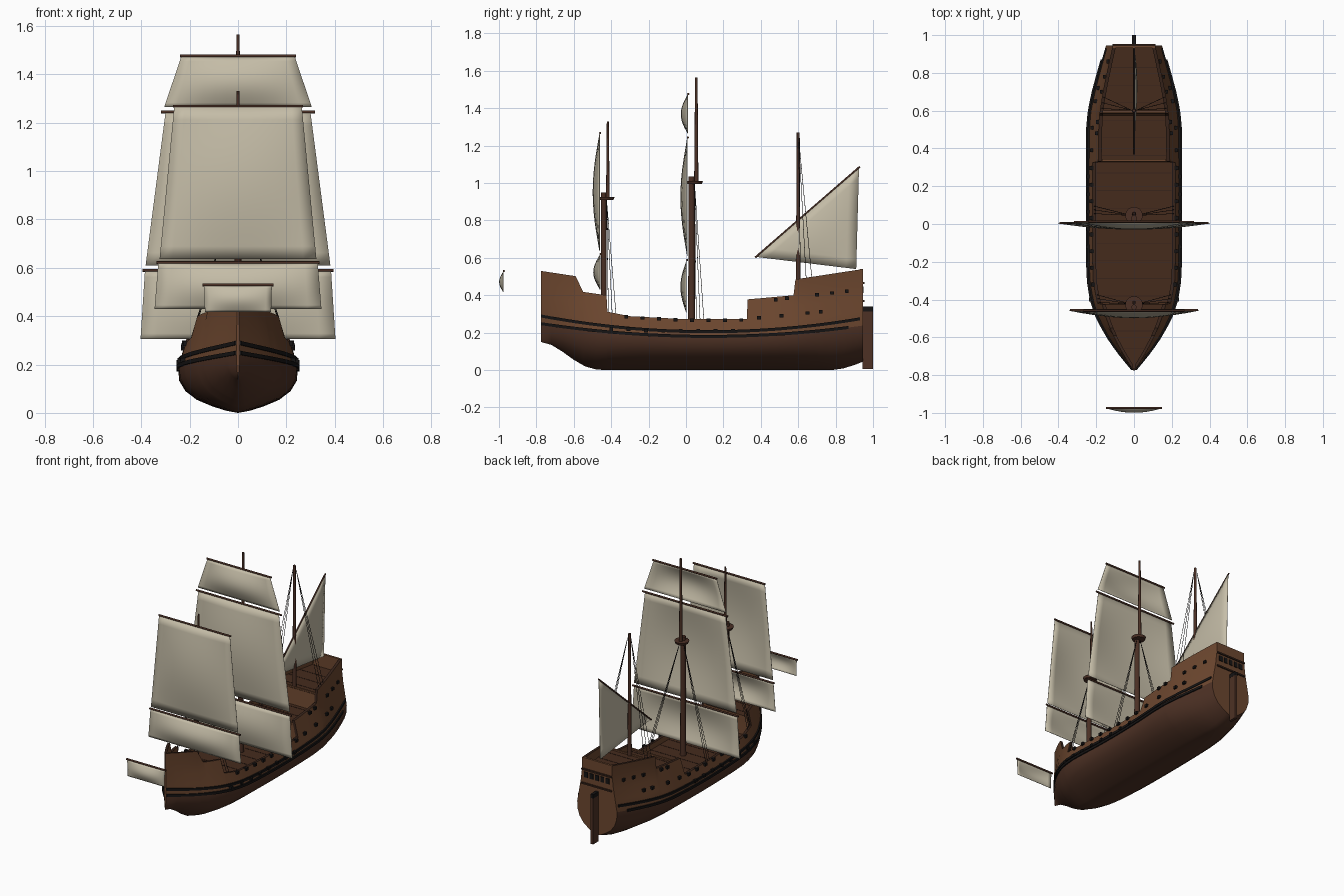
import bpy, bmesh, math
from mathutils import Vector, Matrix

cube = bpy.data.objects.get("Cube")
if cube:
    bpy.data.objects.remove(cube, do_unlink=True)


def material(name, r, g, b):
    m = bpy.data.materials.new(name)
    m.use_nodes = True
    m.diffuse_color = (r, g, b, 1)
    bsdf = next(n for n in m.node_tree.nodes if n.type == 'BSDF_PRINCIPLED')
    bsdf.inputs["Base Color"].default_value = (r, g, b, 1)
    bsdf.inputs["Roughness"].default_value = 0.9
    return m


bottom = material("bottom_brown", 0.075, 0.031, 0.018)
planking = material("planking_brown", 0.15, 0.062, 0.028)
trim = material("rail_brown", 0.04, 0.018, 0.011)
decking = material("deck_brown", 0.06, 0.024, 0.012)
black = material("tar_black", 0.008, 0.007, 0.007)
spar = material("spar_brown", 0.07, 0.029, 0.018)
canvas = material("sail_canvas", 0.56, 0.51, 0.39)


def finish(name, bm, mats, smooth=True, angle=40):
    mesh = bpy.data.meshes.new(name)
    bm.to_mesh(mesh)
    bm.free()
    for m in mats:
        mesh.materials.append(m)
    ob = bpy.data.objects.new(name, mesh)
    bpy.context.collection.objects.link(ob)
    if smooth:
        bpy.ops.object.select_all(action='DESELECT')
        ob.select_set(True)
        bpy.context.view_layer.objects.active = ob
        bpy.ops.object.shade_smooth_by_angle(angle=math.radians(angle))
    return ob


def loft(bm, rings, mat_of=lambda j: 0, cap=0):
    rows = [[bm.verts.new(p) for p in ring] for ring in rings]
    n = len(rows[0])
    for a, b in zip(rows, rows[1:]):
        for j in range(n):
            k = (j + 1) % n
            bm.faces.new((a[j], a[k], b[k], b[j])).material_index = mat_of(j)
    for row in (rows[0], rows[-1]):
        bm.faces.new(row).material_index = cap


def add_box(bm, center, size):
    bmesh.ops.create_cube(bm, size=1, matrix=Matrix.LocRotScale(Vector(center), None, Vector(size)))


def boxes(name, mat, items):
    bm = bmesh.new()
    for center, size in items:
        add_box(bm, center, size)
    return finish(name, bm, [mat], False)


def rods(name, mat, items, sides=12):
    bm = bmesh.new()
    for p, q, r0, r1 in items:
        p, q = Vector(p), Vector(q)
        rot = (q - p).to_track_quat('Z', 'Y')
        bmesh.ops.create_cone(bm, cap_ends=True, segments=sides, radius1=r0, radius2=r1, depth=(q - p).length,
                              matrix=Matrix.LocRotScale((p + q) / 2, rot, None))
    return finish(name, bm, [mat])


def table(points):
    def f(y):
        for (a, u), (b, v) in zip(points, points[1:]):
            if y <= b:
                return u + (v - u) * max(0, y - a) / (b - a)
        return points[-1][1]
    return f


# Hull lines along the length: half beam, keel, rail and deck heights
beam = table([(-.775, .006), (-.74, .035), (-.7, .068), (-.65, .105), (-.6, .139), (-.5, .195), (-.4, .228),
              (-.3, .243), (-.2, .247), (.5, .247), (.6, .238), (.7, .217), (.8, .19), (.88, .167), (.945, .148)])
keel = table([(-.775, .15), (-.72, .135), (-.66, .098), (-.6, .055), (-.54, .02), (-.48, .003), (-.42, 0),
              (.8, 0), (.87, .015), (.945, .045)])
rail = table([(-.775, .53), (-.59, .502), (-.55, .418), (-.425, .4), (-.42, .312), (-.3, .288), (0, .272),
              (.325, .274), (.33, .378), (.575, .4), (.585, .485), (.945, .54)])
deck = table([(-.775, .36), (-.425, .36), (-.42, .235), (.325, .235), (.33, .345), (.575, .345), (.585, .45), (.945, .45)])


def wale_low(y):
    return .18 + .085 * (y - .12) ** 2


def wale_high(y):
    return .205 + .105 * (y - .12) ** 2


def hull_x(y, z):
    return beam(y) * (1 - .24 * min(1, max(0, (z - wale_low(y)) / .2)))


# Hull with bulwarks, decks and bulkheads
curve = [(0, 0), (.05, .2), (.15, .43), (.3, .69), (.5, .88), (.74, .985), (1, 1)]


def section(y):
    k, w, r = keel(y), wale_low(y), rail(y)
    half = [(f * beam(y), k + s * (w - k)) for s, f in curve]
    half += [(hull_x(y, w + (r - w) * i / 4), w + (r - w) * i / 4) for i in range(1, 5)]
    inner = max(hull_x(y, r) - .018, .001)
    half += [(inner, r), (inner, deck(y)), (0, deck(y))]
    ring = half + [(-x, z) for x, z in reversed(half[1:-1])]
    return [(x, y, z) for x, z in ring]


def hull_mat(j):
    j = min(j, 25 - j)
    return 0 if j < 6 else 2 if j == 10 else 3 if j == 12 else 1


stations = sorted({-.775, -.425, -.42, .325, .33, .575, .585, .945, -.59, -.55, -.74, -.66}
                  | {round(-.72 + .06 * i, 3) for i in range(28)})
bm = bmesh.new()
loft(bm, [section(y) for y in stations], hull_mat, 1)
bmesh.ops.recalc_face_normals(bm, faces=bm.faces)
for f in bm.faces:
    if f.material_index == 3 and abs(f.normal.z) < .5:
        f.material_index = 1
finish("hull", bm, [bottom, planking, trim, decking])


# Black strakes along both sides
def strake(name, height, y0, y1, t):
    bm = bmesh.new()
    ys = [y0 + (y1 - y0) * i / 40 for i in range(41)]
    for s in (-1, 1):
        rings = []
        for y in ys:
            z = height(y)
            x = hull_x(y, z)
            rings.append([(s * (x + o), y, z + h) for o, h in ((-.004, -t), (.007, -t), (.007, t), (-.004, t))])
        loft(bm, rings)
    bmesh.ops.recalc_face_normals(bm, faces=bm.faces)
    finish(name, bm, [black])


strake("upper_strake", wale_high, -.774, .93, .008)
strake("lower_strake", wale_low, -.774, .87, .008)

# Gun ports on both sides
ports = [(-.4 + .093 * i, .218 if i < 2 else .21) for i in range(8)]
ports += [(-.32 + .088 * i, rail(-.32 + .088 * i) - .006) for i in range(8)]
ports += [(y, .24 + .1 * y) for y in (.39, .51, .65, .72)]
ports += [(y, .32 + .118 * y) for y in (.48, .54, .7, .78, .86)]
boxes("gun_ports", black, [((s * (hull_x(y, z) + .003), y, z), (.022, .02, .018)) for y, z in ports for s in (-1, 1)])

# Stern: taffrail, windows, rudder
boxes("taffrail", planking, [((0, .938, .493), (.222, .014, .094))])
boxes("stern_windows", black, [((.04 * i, .946, .43), (.026, .008, .036)) for i in range(-2, 3)])
boxes("stern_ledges", trim, [((0, .948, z), (.225, .012, .01)) for z in (.37, .465)])
boxes("rudder", bottom, [((0, .972, .16), (.018, .056, .31))])
boxes("rudder_head", black, [((0, .972, .327), (.02, .058, .026))])

# Deck seams and beams at the raised decks
seams = [-.66 + .093 * i for i in range(17)]
boxes("deck_seams", trim, [((0, y, deck(y)), (2 * hull_x(y, rail(y)) - .04, .004, .003)) for y in seams])
boxes("deck_beams", planking, [((0, y, deck(y) + .003), (.34, .012, .012)) for y in (.338, .594)])


# Masts with their round platforms
def mast(name, y, foot, head, r, y_top, top, platform):
    rods(name, spar, [((0, y, foot), (0, y, head), r, r * .85), ((0, y_top, platform), (0, y_top, top), r * .6, r * .35)])
    rods(name + "_platform", spar, [((0, y_top - .01, platform - .008), (0, y_top - .01, platform + .008), .04, .046)], 20)


mast("main_mast", .03, .2, 1.035, .019, .055, 1.565, 1.003)
mast("fore_mast", -.44, .3, .95, .016, -.418, 1.33, .917)
rods("mizzen_mast", spar, [((0, .6, .4), (0, .6, 1.27), .013, .008)])


# Square sails, each hung from its yard
def square_sail(name, y, z0, z1, w0, w1, yard, depth):
    bm = bmesh.new()
    n = 12
    rows = []
    for i in range(n + 1):
        v = i / n
        w = w0 + (w1 - w0) * v
        rows.append([bm.verts.new((w * u, y - depth * math.sin(math.pi * v) * (1 - u * u), z0 + (z1 - z0) * v))
                     for u in (2 * j / n - 1 for j in range(n + 1))])
    for a, b in zip(rows, rows[1:]):
        for j in range(n):
            bm.faces.new((a[j], a[j + 1], b[j + 1], b[j]))
    ob = finish(name, bm, [canvas])
    solid = ob.modifiers.new("thickness", 'SOLIDIFY')
    solid.thickness = .002
    rods(name + "_yard", spar, [((-yard, y + .004, z1 + .004), (yard, y + .004, z1 + .004), .006, .006)], 10)


square_sail("main_topgallant", .008, 1.265, 1.472, .305, .235, .24, .036)
square_sail("main_topsail", .006, .61, 1.24, .382, .3, .318, .036)
square_sail("main_course", .002, .305, .585, .403, .385, .395, .032)
square_sail("fore_topsail", -.463, .637, 1.264, .324, .264, .268, .036)
square_sail("fore_course", -.46, .43, .617, .345, .33, .338, .036)
square_sail("sprit_sail", -.978, .418, .525, .137, .14, .147, .021)

# Triangular mizzen sail on a slanted yard
corners = [Vector((0, .375, .605)), Vector((0, .925, 1.082)), Vector((0, .91, .54))]
bm = bmesh.new()
n = 10
grid = {}
for i in range(n + 1):
    for j in range(n + 1 - i):
        a, b = i / n, j / n
        c = 1 - a - b
        p = corners[0] * c + corners[1] * b + corners[2] * a
        p.x += .4 * a * b * c + .003
        grid[i, j] = bm.verts.new(p)
for i in range(n):
    for j in range(n - i):
        bm.faces.new((grid[i, j], grid[i + 1, j], grid[i, j + 1]))
        if i + j < n - 1:
            bm.faces.new((grid[i + 1, j], grid[i + 1, j + 1], grid[i, j + 1]))
finish("mizzen_sail", bm, [canvas]).modifiers.new("thickness", 'SOLIDIFY').thickness = .002
rods("mizzen_yard", spar, [((0, .37, .602), (0, .93, 1.088), .005, .005)], 10)

# Shrouds from each mast down to the rails
ropes = []
for y, z, spread in ((.045, 1.0, .02), (-.425, .91, .02), (.602, 1.24, .03)):
    for s in (-1, 1):
        for i in range(3):
            foot = y + .01 + spread * i
            ropes.append(((s * .012, y, z), (s * (hull_x(foot, rail(foot)) - .008), foot, rail(foot)), .0015, .0015))
rods("shrouds", black, ropes, 5)
